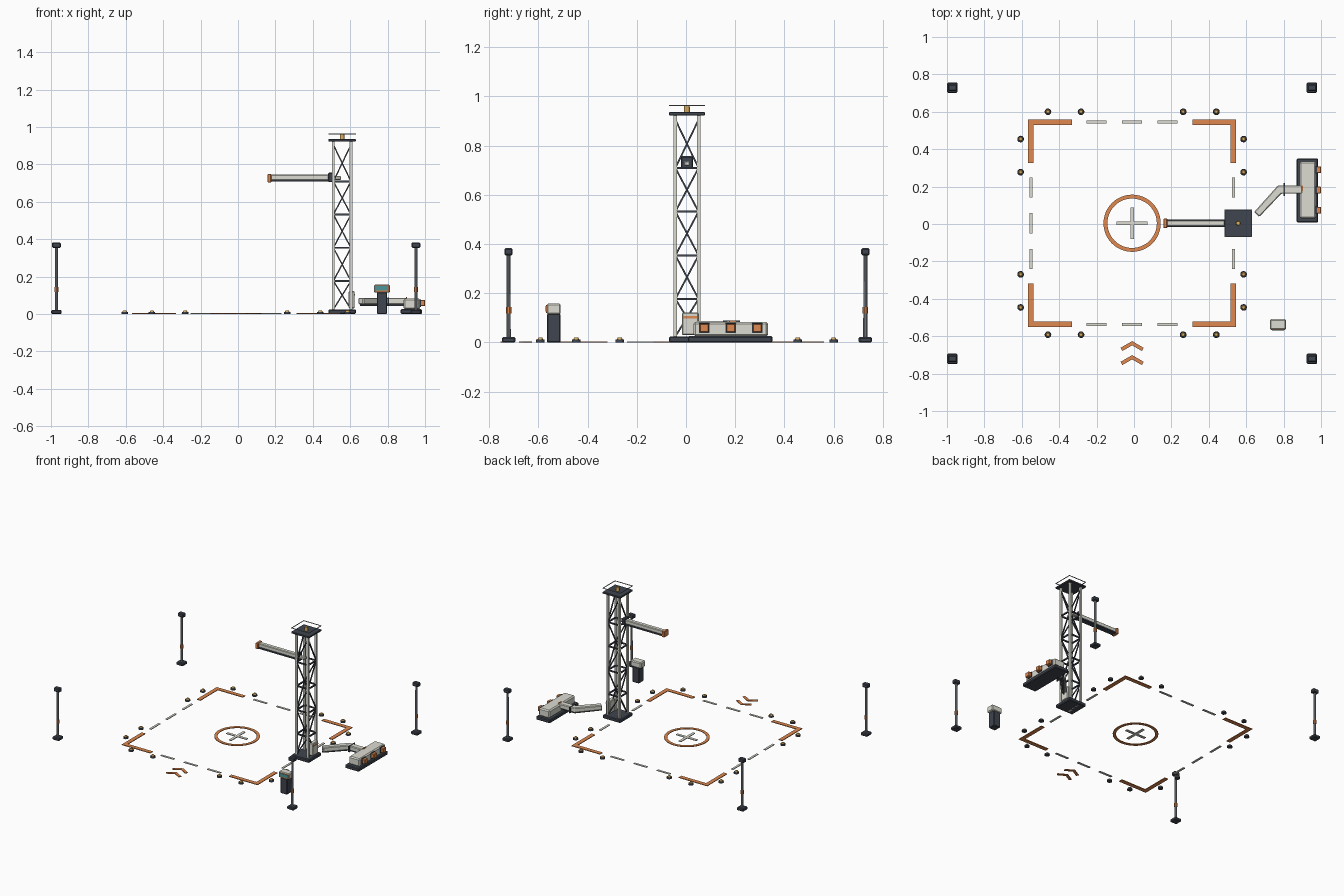
import bpy, bmesh, math
from mathutils import Matrix, Vector

if "Cube" in bpy.data.objects:
    bpy.data.objects.remove(bpy.data.objects["Cube"])

CX, TX = -0.010, 0.557          # pad centre and tower centre in x
SHIFT = Matrix.Translation((0, 0.004, 0))


def material(name, rgb):
    m = bpy.data.materials.new(name)
    m.diffuse_color = (*rgb, 1)
    m.use_nodes = True
    m.node_tree.nodes["Principled BSDF"].inputs["Base Color"].default_value = m.diffuse_color
    return m


ORANGE = material("orange", (0.74, 0.25, 0.08))
DARK = material("dark_steel", (0.05, 0.06, 0.078))
LIGHT = material("light_panel", (0.72, 0.72, 0.65))
STEEL = material("steel", (0.27, 0.30, 0.33))
AMBER = material("amber", (0.72, 0.42, 0.11))
TEAL = material("screen_teal", (0.07, 0.30, 0.32))


class Part:
    """Collects primitives in one mesh and turns them into a named object."""
    def __init__(self, name, mat, bevel=0, segments=1, smooth=False):
        self.name, self.mat, self.bevel = name, mat, bevel
        self.segments, self.smooth = segments, smooth

    def __enter__(self):
        self.bm = bmesh.new()
        return self

    def box(self, x0, x1, y0, y1, z0, z1):
        m = Matrix.Translation(((x0+x1)/2, (y0+y1)/2, (z0+z1)/2)) @ Matrix.Diagonal((x1-x0, y1-y0, z1-z0, 1))
        bmesh.ops.create_cube(self.bm, size=1, matrix=m)

    def block(self, x, y, w, d, z0, z1):
        self.box(x-w/2, x+w/2, y-d/2, y+d/2, z0, z1)

    def bar(self, p, q, w):
        p, q = Vector(p), Vector(q)
        m = (Matrix.Translation((p+q)/2) @ (q-p).to_track_quat('Z', 'Y').to_matrix().to_4x4()
             @ Matrix.Diagonal((w, w, (q-p).length, 1)))
        bmesh.ops.create_cube(self.bm, size=1, matrix=m)

    def cyl(self, x, y, r0, r1, z0, z1, n=12):
        bmesh.ops.create_cone(self.bm, cap_ends=True, segments=n, radius1=r0, radius2=r1,
                              depth=z1-z0, matrix=Matrix.Translation((x, y, (z0+z1)/2)))

    def prism(self, pts, z0, z1):
        lo = [self.bm.verts.new((x, y, z0)) for x, y in pts]
        hi = [self.bm.verts.new((x, y, z1)) for x, y in pts]
        self.bm.faces.new(lo)
        self.bm.faces.new(hi)
        for i in range(len(pts)):
            j = (i+1) % len(pts)
            self.bm.faces.new((lo[i], lo[j], hi[j], hi[i]))

    def ring(self, x, r0, r1, z1, n=48):
        v = [self.bm.verts.new((x+r, 0, z)) for r, z in ((r0, 0), (r1, 0), (r1, z1), (r0, z1))]
        e = [self.bm.edges.new((v[i], v[(i+1) % 4])) for i in range(4)]
        bmesh.ops.spin(self.bm, geom=v+e, cent=(x, 0, 0), axis=(0, 0, 1),
                       angle=math.tau, steps=n, use_merge=True)

    def __exit__(self, *_):
        bmesh.ops.recalc_face_normals(self.bm, faces=self.bm.faces[:])
        self.bm.transform(SHIFT)
        me = bpy.data.meshes.new(self.name)
        self.bm.to_mesh(me)
        self.bm.free()
        me.materials.append(self.mat)
        ob = bpy.data.objects.new(self.name, me)
        bpy.context.collection.objects.link(ob)
        if self.bevel:
            b = ob.modifiers.new("bevel", 'BEVEL')
            b.width, b.segments, b.limit_method = self.bevel, self.segments, 'ANGLE'
        if self.smooth:
            bpy.context.view_layer.objects.active = ob
            ob.select_set(True)
            bpy.ops.object.shade_smooth_by_angle()
            ob.select_set(False)


SIGNS = [(sx, sy) for sx in (-1, 1) for sy in (-1, 1)]
MARK = 0.005                    # thickness of floor markings

# floor markings
with Part("pad_corner_marks", ORANGE) as p:
    o, i, e = 0.556, 0.526, 0.322
    for sx, sy in SIGNS:
        p.prism([(CX+sx*a, sy*b) for a, b in ((o, o), (e, o), (e, i), (i, i), (i, e), (o, e))], 0, MARK)
with Part("pad_edge_dashes", LIGHT) as p:
    for t in (-0.19, 0, 0.19):
        for s in (-0.541, 0.541):
            p.block(CX+t, s, 0.107, 0.016, 0, MARK)
            p.block(CX+s, t, 0.016, 0.107, 0, MARK)
with Part("pad_centre_ring", ORANGE) as p:
    p.ring(CX, 0.132, 0.153, MARK)
with Part("pad_centre_cross", LIGHT) as p:
    a, b = 0.083, 0.01
    p.prism([(CX+x, y) for x, y in ((a, -b), (a, b), (b, b), (b, a), (-b, a), (-b, b), (-a, b),
                                    (-a, -b), (-b, -b), (-b, -a), (b, -a), (b, -b))], 0, MARK)
with Part("approach_chevrons", ORANGE) as p:
    for y in (-0.63, -0.705):
        p.prism([(CX+x, y+d) for x, d in ((0, 0), (0.062, -0.036), (0.052, -0.053), (0, -0.023),
                                          (-0.052, -0.053), (-0.062, -0.036))], 0, MARK)

# edge lights around the pad
lights = [q for t in (-0.45, -0.273, 0.273, 0.45) for s in (-0.596, 0.596)
          for q in ((CX+t, s), (CX+s, t))]
with Part("edge_light_bases", DARK) as p:
    for x, y in lights:
        p.cyl(x, y, 0.018, 0.017, 0, 0.012)
with Part("edge_light_lenses", AMBER) as p:
    for x, y in lights:
        p.cyl(x, y, 0.012, 0.008, 0.012, 0.02)

# four corner lamp posts
posts = [(CX+sx*0.961, sy*0.725) for sx, sy in SIGNS]
with Part("lamp_post_feet", DARK, 0.005) as p:
    for x, y in posts:
        p.block(x, y, 0.055, 0.055, 0, 0.022)
with Part("lamp_post_poles", STEEL, smooth=True) as p:
    for x, y in posts:
        p.cyl(x, y, 0.009, 0.008, 0.02, 0.36, 10)
with Part("lamp_post_bands", ORANGE, smooth=True) as p:
    for x, y in posts:
        p.cyl(x, y, 0.011, 0.011, 0.118, 0.145, 10)
with Part("lamp_post_heads", DARK, 0.005) as p:
    for x, y in posts:
        p.block(x, y, 0.047, 0.034, 0.354, 0.383)

# lattice tower
with Part("tower_base", DARK, 0.005) as p:
    p.block(TX, 0, 0.146, 0.146, 0, 0.025)
with Part("tower_top_plate", DARK, 0.002) as p:
    p.block(TX, 0, 0.146, 0.146, 0.923, 0.936)
L = 0.047
with Part("tower_legs", LIGHT) as p:
    for sx, sy in SIGNS:
        p.block(TX+sx*L, sy*L, 0.014, 0.014, 0.02, 0.925)
levels = [0.025, 0.177, 0.354, 0.532, 0.709, 0.905]
faces = [((-L, s*L), (L, s*L)) for s in (-1, 1)] + [((s*L, -L), (s*L, L)) for s in (-1, 1)]
with Part("tower_bracing", DARK) as p:
    for f, (a, b) in enumerate(faces):
        for k, z in enumerate(levels[:-1]):
            A, B = (TX+a[0], a[1]), (TX+b[0], b[1])
            if k:
                p.bar((*A, z), (*B, z), 0.009)
            if (k+f) % 2:       # zigzag, mirrored on the opposite face
                A, B = B, A
            p.bar((*A, z), (*B, levels[k+1]), 0.007)
with Part("tower_top_rail", STEEL) as p:
    r = 0.071
    for s in (-r, r):
        p.block(TX, s, 0.146, 0.004, 0.961, 0.965)
        p.block(TX+s, 0, 0.004, 0.138, 0.961, 0.965)
with Part("tower_beacon", AMBER, smooth=True) as p:
    p.cyl(TX, 0, 0.012, 0.011, 0.936, 0.963, 12)
with Part("tower_control_box", LIGHT, 0.004) as p:
    p.box(0.592, 0.624, -0.02, 0.046, 0.03, 0.122)
with Part("tower_control_box_stripe", ORANGE) as p:
    p.box(0.62, 0.626, -0.015, 0.041, 0.098, 0.107)

# boom reaching over the pad
with Part("boom_beam", LIGHT, 0.004) as p:
    p.box(0.176, 0.485, -0.016, 0.016, 0.716, 0.745)
    p.box(0.50, 0.551, -0.012, 0.012, 0.718, 0.738)
with Part("boom_rail", DARK) as p:
    p.box(0.176, 0.485, -0.02, 0.02, 0.708, 0.718)
with Part("boom_bracket", DARK, 0.005) as p:
    p.box(0.482, 0.507, -0.025, 0.025, 0.705, 0.757)
with Part("boom_end_cap", ORANGE, 0.003) as p:
    p.box(0.157, 0.178, -0.025, 0.025, 0.704, 0.748)

# bent duct from tower to power unit
with Part("duct", LIGHT, 0.005) as p:
    p.prism([(0.642, 0.06), (0.77, 0.203), (0.90, 0.203), (0.90, 0.158), (0.788, 0.158), (0.67, 0.034)],
            0.052, 0.087)
with Part("duct_tray", DARK) as p:
    p.prism([(0.652, 0.05), (0.774, 0.192), (0.90, 0.192), (0.90, 0.169), (0.784, 0.169), (0.662, 0.042)],
            0.043, 0.053)
with Part("duct_joint", DARK) as p:
    p.box(0.798, 0.806, 0.146, 0.215, 0.045, 0.089)
with Part("duct_marker", ORANGE) as p:
    p.box(0.897, 0.904, 0.172, 0.202, 0.07, 0.09)

# power unit
with Part("power_unit_base", DARK, 0.005) as p:
    p.box(0.87, 0.984, 0.004, 0.347, 0, 0.026)
with Part("power_unit_body", LIGHT, 0.008) as p:
    p.box(0.886, 0.974, 0.026, 0.33, 0.025, 0.084)
ports = (0.07, 0.178, 0.286)
with Part("power_unit_port_frames", DARK) as p:
    for y in ports:
        p.box(0.97, 0.979, y-0.021, y+0.021, 0.039, 0.079)
with Part("power_unit_ports", ORANGE, 0.003) as p:
    for y in ports:
        p.box(0.972, 1.0, y-0.018, y+0.018, 0.042, 0.076)

# operator kiosk
with Part("kiosk_pedestal", DARK, 0.004) as p:
    p.box(0.743, 0.797, -0.569, -0.514, 0, 0.117)
with Part("kiosk_head", LIGHT, 0.006) as p:
    p.box(0.727, 0.813, -0.57, -0.513, 0.114, 0.158)
with Part("kiosk_screen_frame", ORANGE) as p:
    p.box(0.732, 0.808, -0.572, -0.568, 0.119, 0.153)
with Part("kiosk_screen", TEAL) as p:
    p.box(0.737, 0.803, -0.574, -0.57, 0.126, 0.149)
